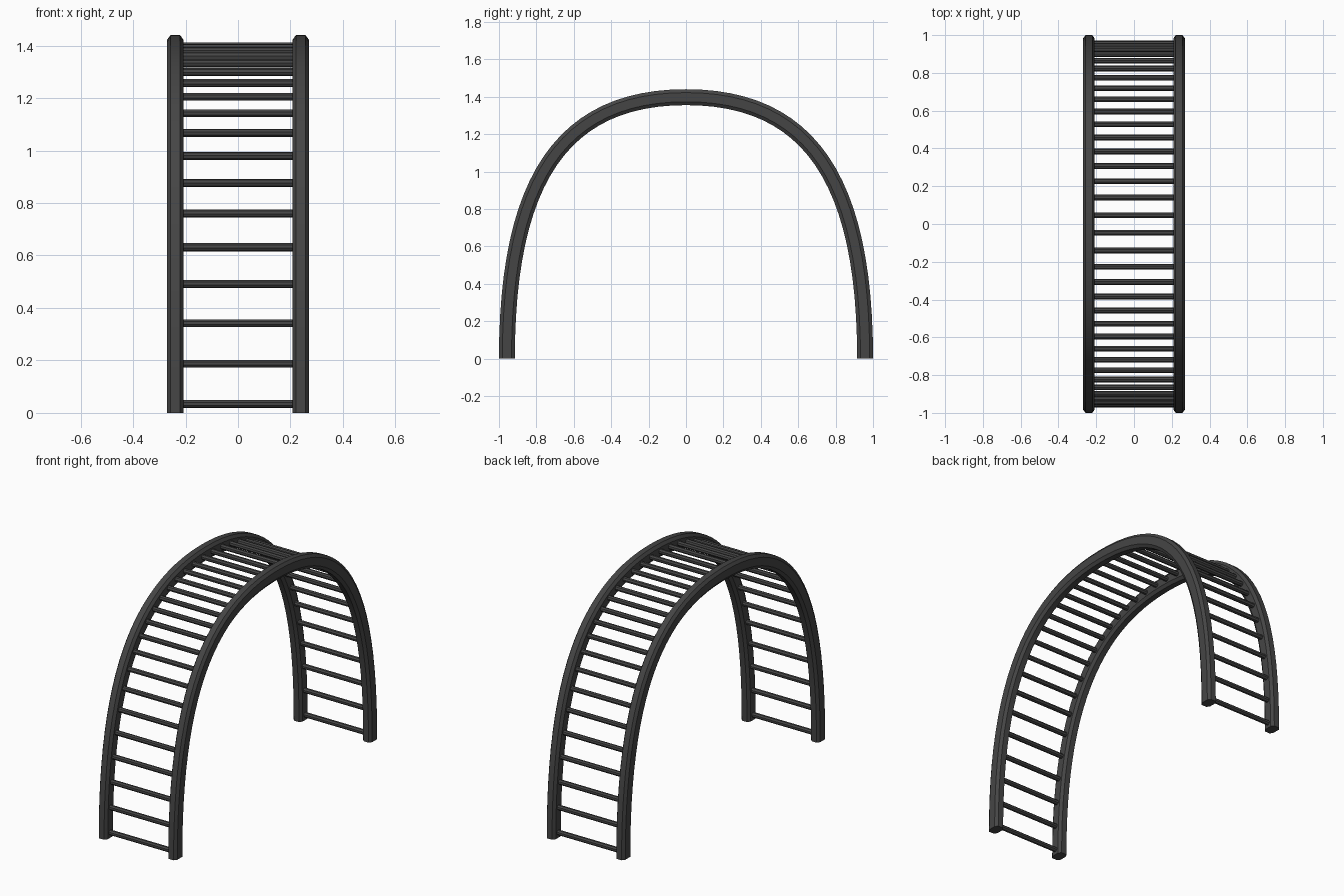
import bpy
import bmesh
import math
from mathutils import Vector

cube = bpy.data.objects.get("Cube")
if cube:
    bpy.data.objects.remove(cube, do_unlink=True)

SPAN, TOP = 0.9575, 1.398      # half span and height of the arch centreline
FOOT, CROWN = 0.955, 0.66      # handle lengths at the foot and the crown
RAIL_X, HALF_W, HALF_D = 0.239, 0.031, 0.0425
STEPS, RUNGS = 24, 18          # per half of the arch

metal = bpy.data.materials.new("dark grey metal")
metal.use_nodes = True
colour = (0.06, 0.06, 0.06, 1)
metal.diffuse_color = colour
metal.node_tree.nodes["Principled BSDF"].inputs["Base Color"].default_value = colour


def arch(t, side):
    """Point and outward normal on one half: t = 0 at the foot, 1 at the crown."""
    p = [Vector((0, SPAN, 0)), Vector((0, SPAN, FOOT)),
         Vector((0, CROWN, TOP)), Vector((0, 0, TOP))]
    s = 1 - t
    point = s**3 * p[0] + 3*s*s*t * p[1] + 3*s*t*t * p[2] + t**3 * p[3]
    d = s*s * (p[1] - p[0]) + 2*s*t * (p[2] - p[1]) + t*t * (p[3] - p[2])
    normal = Vector((0, d.z, -d.y)).normalized()
    point.y *= side
    normal.y *= side
    return point, normal


def sweep(name, stations, section):
    """Skin a closed section, given as (x, outward) offsets, along the stations."""
    bm = bmesh.new()
    rings = [[bm.verts.new(p + Vector((x, 0, 0)) + n * r) for x, r in section]
             for p, n in stations]
    count = len(section)
    for a, b in zip(rings, rings[1:]):
        for i in range(count):
            j = (i + 1) % count
            bm.faces.new((a[i], a[j], b[j], b[i]))
    bm.faces.new(rings[0])
    bm.faces.new(rings[-1])
    finish(name, bm)


def finish(name, bm):
    bmesh.ops.recalc_face_normals(bm, faces=bm.faces)
    mesh = bpy.data.meshes.new(name)
    bm.to_mesh(mesh)
    bm.free()
    mesh.materials.append(metal)
    obj = bpy.data.objects.new(name, mesh)
    bpy.context.collection.objects.link(obj)
    bpy.ops.object.select_all(action='DESELECT')
    obj.select_set(True)
    bpy.context.view_layer.objects.active = obj
    bpy.ops.object.shade_smooth_by_angle(angle=math.radians(20))


# Chamfered side rails
cx, cr = HALF_W - 0.013, HALF_D - 0.018
section = [(HALF_W, -cr), (HALF_W, cr), (cx, HALF_D), (-cx, HALF_D),
           (-HALF_W, cr), (-HALF_W, -cr), (-cx, -HALF_D), (cx, -HALF_D)]
path = [arch(i / STEPS, -1) for i in range(STEPS + 1)]
path += [arch(i / STEPS, 1) for i in reversed(range(STEPS))]
for name, sign in (("left_rail", 1), ("right_rail", -1)):
    offset = Vector((sign * RAIL_X, 0, 0))
    sweep(name, [(p + offset, n) for p, n in path], section)

# Eight-sided rungs, closer together towards the crown
for label, side in (("front", -1), ("back", 1)):
    for i in range(RUNGS):
        u = 2 * i / (RUNGS - 1) - 1
        t = 0.537 + 0.5014*u - 0.0806*u**2 - 0.0192*u**3 + 0.0377*u**4
        p, n = arch(t, side)
        along = n.cross(Vector((1, 0, 0)))
        bm = bmesh.new()
        ends = []
        for x in (-RAIL_X, RAIL_X):
            ends.append([])
            for k in range(8):
                a = math.tau * (k + 0.5) / 8
                v = p + 0.0155 * (n * math.cos(a) + along * math.sin(a))
                ends[-1].append(bm.verts.new((x, v.y, v.z)))
            bm.faces.new(ends[-1])
        for k in range(8):
            j = (k + 1) % 8
            bm.faces.new((ends[0][k], ends[0][j], ends[1][j], ends[1][k]))
        finish(f"{label}_rung_{i + 1}", bm)
